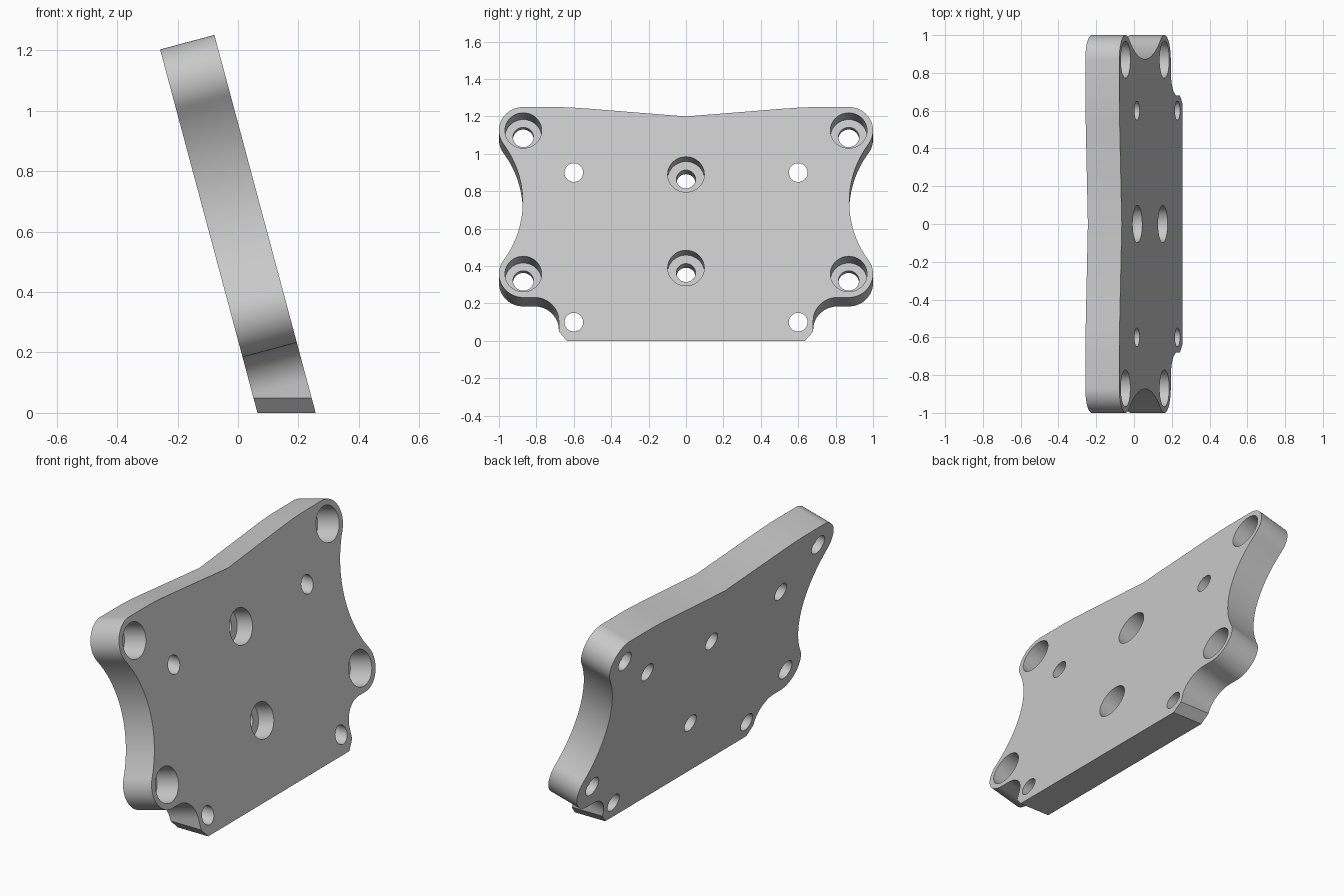
import bpy, bmesh
from math import sin, cos, tan, radians, pi, atan2
from mathutils import Vector

cube = bpy.data.objects.get("Cube")
if cube:
    bpy.data.objects.remove(cube, do_unlink=True)

TILT = radians(15)
THICK = 0.186
NORMAL = Vector((cos(TILT), 0, sin(TILT)))
LEVEL = Vector((1, 0, 0))

grey = bpy.data.materials.new("plain_grey")
grey.use_nodes = True
grey.diffuse_color = (0.58, 0.58, 0.58, 1)
grey.node_tree.nodes["Principled BSDF"].inputs["Base Color"].default_value = (0.58, 0.58, 0.58, 1)


def on_face(y, z):
    """Point on the leaning face at a given height."""
    return Vector((0.257 - z * tan(TILT), y, z))


def arc(cy, cs, r, a0, a1, n):
    """Arc in the plane of the plate, returned as (y, height)."""
    angles = [a0 + (a1 - a0) * i / n for i in range(n + 1)]
    return [(cy + r * cos(a), (cs + r * sin(a)) * cos(TILT)) for a in angles]


# Half outline, from the top middle round to the bottom
EAR_Y, EAR_R = 0.87, 0.13
top_s, low_s = 1.125 / cos(TILT), 0.358 / cos(TILT)
mid_s, half = (top_s + low_s) / 2, (top_s - low_s) / 2
WAIST_R = 0.553
waist_y = EAR_Y + ((WAIST_R + EAR_R) ** 2 - half ** 2) ** 0.5
lean = atan2(half, waist_y - EAR_Y)
outline = [(0.5, 1.24), (0.6, 1.247), (0.67, 1.25)]
outline += arc(EAR_Y, top_s, EAR_R, pi / 2, -lean, 20)
outline += arc(waist_y, mid_s, WAIST_R, pi - lean, pi + lean, 24)[1:-1]
outline += arc(EAR_Y, low_s, EAR_R, lean, -pi / 2, 20)
outline += arc(0.81, low_s - 2 * EAR_R, EAR_R, pi / 2, pi, 14)
foot = [(0.68, 0.05), (0.635, 0)]

half_loop = [(y, z, NORMAL * THICK) for y, z in outline]
half_loop += [(y, z, LEVEL * THICK / cos(TILT)) for y, z in foot]
loop = [(0, 1.2, NORMAL * THICK)] + half_loop
loop += [(-y, z, d) for y, z, d in reversed(half_loop)]

# Plate body: walls square to the plate, level at the foot
bm = bmesh.new()
front = [bm.verts.new(on_face(y, z)) for y, z, d in loop]
back = [bm.verts.new(on_face(y, z) - d) for y, z, d in loop]
bm.faces.new(front)
bm.faces.new(back)
for i in range(len(loop)):
    j = (i + 1) % len(loop)
    bm.faces.new((front[i], front[j], back[j], back[i]))
bmesh.ops.recalc_face_normals(bm, faces=bm.faces)
mesh = bpy.data.meshes.new("mounting_plate")
bm.to_mesh(mesh)
bm.free()
plate = bpy.data.objects.new("mounting_plate", mesh)
bpy.context.collection.objects.link(plate)
mesh.materials.append(grey)


def drill(y, z, radius, axis, depth):
    """Cut a round hole from the leaning face to a depth along the axis."""
    over = 0.1
    bpy.ops.mesh.primitive_cylinder_add(
        vertices=40, radius=radius, depth=depth + over,
        location=on_face(y, z) + axis * (over - depth) / 2,
        rotation=axis.to_track_quat('Z', 'Y').to_euler())
    cutter = bpy.context.object
    cutter.name = "hole_cutter"
    cutter.hide_render = True
    cutter.data.materials.append(grey)
    bpy.ops.object.select_all(action='DESELECT')
    plate.select_set(True)
    bpy.context.view_layer.objects.active = plate
    mod = plate.modifiers.new("hole", 'BOOLEAN')
    mod.operation = 'DIFFERENCE'
    mod.solver = 'EXACT'
    mod.object = cutter
    bpy.ops.object.modifier_apply(modifier=mod.name)
    bpy.data.objects.remove(cutter, do_unlink=True)


# Counterbored holes in the ears, and plain level pin holes
for side in (-1, 1):
    for z in (0.358, 1.125):
        drill(side * EAR_Y, z, 0.098, NORMAL, 0.14)
        drill(side * EAR_Y, z, 0.055, NORMAL, 0.4)
    for z in (0.1, 0.9):
        drill(side * 0.6, z, 0.05, LEVEL, 0.4)

# Counterbored holes on the centre line
for z in (0.39, 0.89):
    drill(0, z, 0.098, NORMAL, 0.1)
    drill(0, z, 0.051, NORMAL, 0.4)

bpy.ops.object.select_all(action='DESELECT')
plate.select_set(True)
bpy.context.view_layer.objects.active = plate
bpy.ops.object.shade_smooth_by_angle(angle=radians(30))
